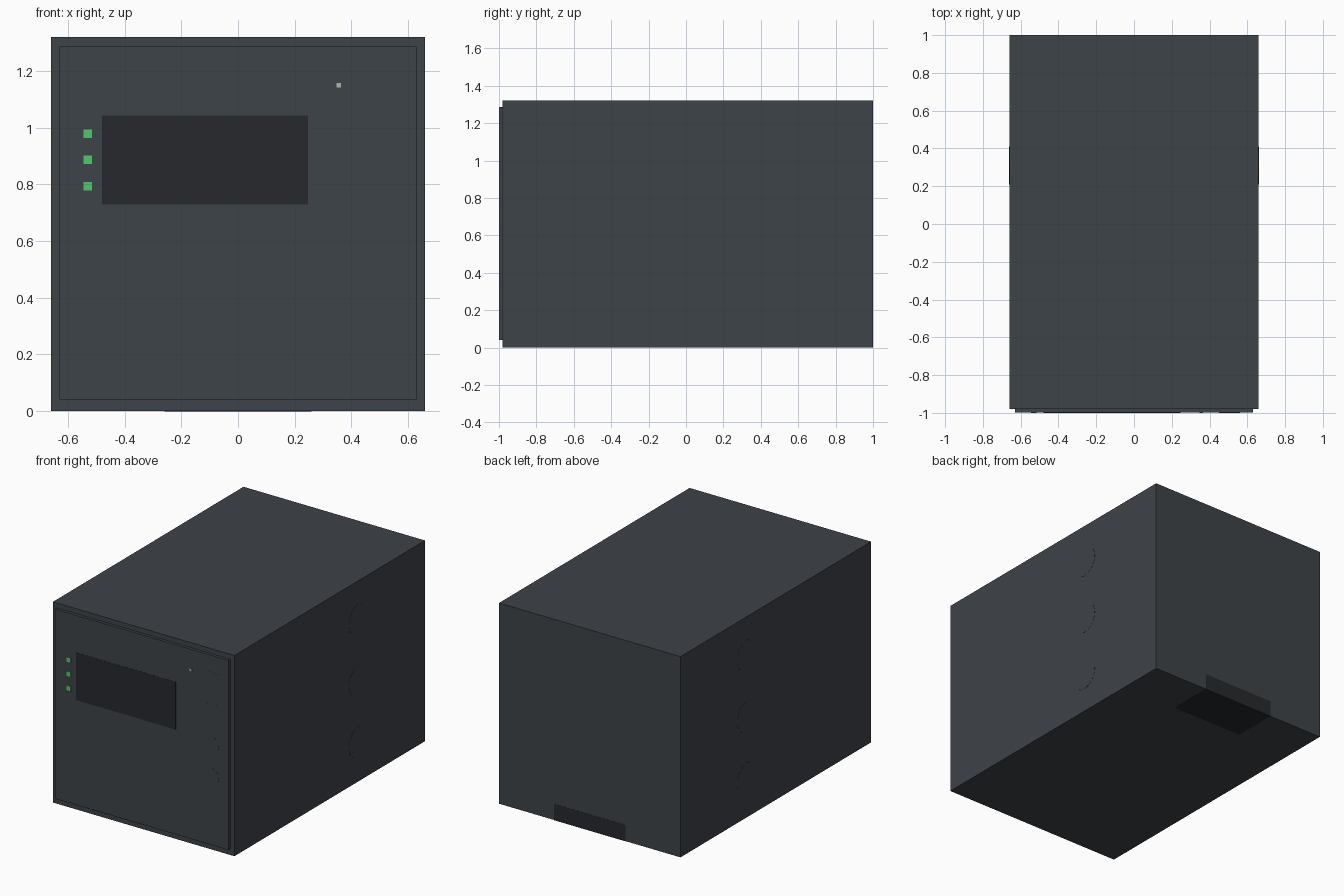
import bpy
from math import radians

if "Cube" in bpy.data.objects:
    bpy.data.objects.remove(bpy.data.objects["Cube"])


def material(name, rgb):
    m = bpy.data.materials.new(name)
    m.diffuse_color = (*rgb, 1.0)
    m.use_nodes = True
    m.node_tree.nodes["Principled BSDF"].inputs["Base Color"].default_value = m.diffuse_color
    return m


BODY = material("charcoal", (0.048, 0.056, 0.066))
DARK = material("near_black", (0.019, 0.022, 0.026))
GREEN = material("green", (0.08, 0.58, 0.15))
SILVER = material("silver", (0.45, 0.45, 0.43))


def box(name, x, y, z, mat):
    """Box from (min, max) ranges on each axis."""
    bpy.ops.mesh.primitive_cube_add(
        size=1, location=[(a + b) / 2 for a, b in (x, y, z)])
    ob = bpy.context.object
    ob.name = name
    ob.scale = [b - a for a, b in (x, y, z)]
    bpy.ops.object.transform_apply(location=False, rotation=False, scale=True)
    ob.data.materials.append(mat)
    return ob


def disc(name, loc, rot, radius, depth, mat):
    bpy.ops.mesh.primitive_cylinder_add(
        vertices=32, radius=radius, depth=depth, location=loc, rotation=rot)
    ob = bpy.context.object
    ob.name = name
    ob.data.materials.append(mat)
    bpy.ops.object.shade_smooth_by_angle(angle=radians(30))
    return ob


# Case and raised front panel
box("case", (-0.66, 0.66), (-0.98, 1.0), (0, 1.32), BODY)
box("front_panel", (-0.63, 0.63), (-0.999, -0.98), (0.04, 1.287), BODY)

# Display and status lights
box("display", (-0.48, 0.247), (-1.0, -0.985), (0.73, 1.043), DARK)
for i, z in enumerate((0.98, 0.887, 0.793)):
    box(f"status_light_{i + 1}", (-0.546, -0.516), (-1.001, -0.985),
        (z - 0.015, z + 0.015), GREEN)
box("reset_pin", (0.348, 0.364), (-1.001, -0.985), (1.143, 1.159), SILVER)

# Front controls: two square buttons above two round ones
for i, z in enumerate((1.12, 0.91)):
    box(f"square_button_{i + 1}", (0.45, 0.56), (-0.9995, -0.985),
        (z - 0.055, z + 0.055), BODY)
for i, z in enumerate((0.70, 0.49)):
    disc(f"round_button_{i + 1}", (0.505, -0.9895, z), (radians(90), 0, 0),
         0.055, 0.02, BODY)

# Flush round vents on both sides
for side, label in ((1, "right"), (-1, "left")):
    for i, z in enumerate((1.065, 0.662, 0.26)):
        disc(f"{label}_vent_{i + 1}", (side * 0.646, 0.31, z),
             (0, radians(90), 0), 0.1, 0.03, BODY)

# Socket block at the lower back
box("rear_socket", (-0.26, 0.26), (0.70, 1.001), (-0.001, 0.106), DARK)
